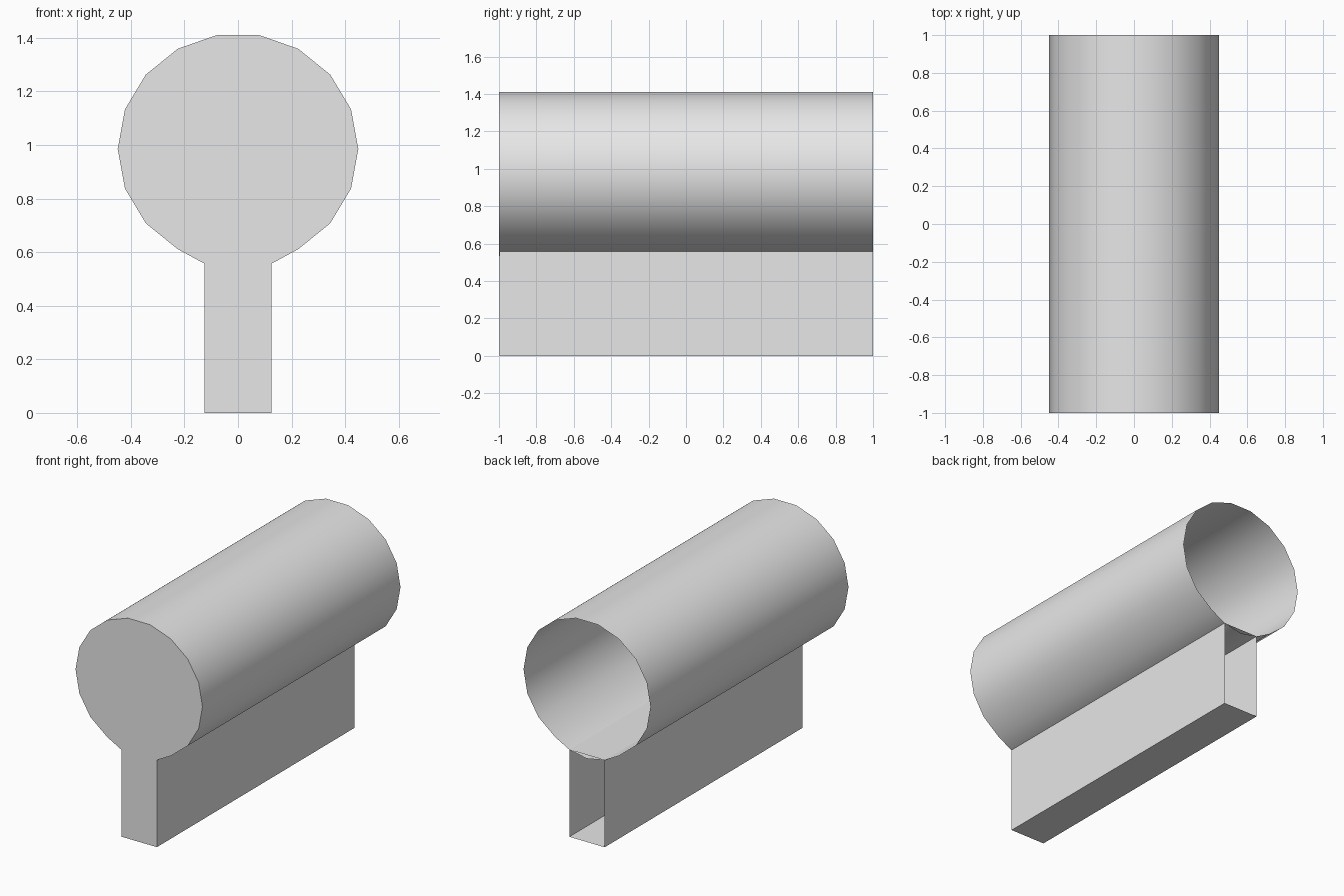
import bpy
import bmesh
import math

cube = bpy.data.objects.get("Cube")
if cube:
    bpy.data.objects.remove(cube, do_unlink=True)

grey = bpy.data.materials.new("light grey")
grey.use_nodes = True
grey.diffuse_color = (0.8, 0.8, 0.8, 1)
grey.node_tree.nodes["Principled BSDF"].inputs["Base Color"].default_value = (0.8, 0.8, 0.8, 1)


def open_prism(name, profile, front, back):
    """Extrude an (x, z) outline along y, capped at the front and open at the back."""
    bm = bmesh.new()
    near = [bm.verts.new((x, front, z)) for x, z in profile]
    far = [bm.verts.new((x, back, z)) for x, z in profile]
    bm.faces.new(near)
    count = len(profile)
    for i in range(count):
        j = (i + 1) % count
        bm.faces.new((near[j], near[i], far[i], far[j]))
    mesh = bpy.data.meshes.new(name)
    bm.to_mesh(mesh)
    bm.free()
    mesh.materials.append(grey)
    obj = bpy.data.objects.new(name, mesh)
    bpy.context.collection.objects.link(obj)
    return obj


half_width, seam = 0.125, 0.557

# Tube: slightly flattened round outline with a shallow keel where it meets the base
outline = []
for step in range(-3, 13):
    a = math.radians(20 * step)
    outline.append((0.449 * math.cos(a), 0.985 + 0.432 * math.sin(a)))
outline += [(-half_width, seam), (0, 0.533), (half_width, seam)]
tube = open_prism("tube", outline, -1, 1)

# Base: hollow rectangular stand running the full length
base = open_prism("base", [(-half_width, 0), (half_width, 0),
                           (half_width, seam), (-half_width, seam)], -0.998, 1)

# Smooth the tube wall and keep its front rim crisp
bpy.ops.object.select_all(action="DESELECT")
tube.select_set(True)
bpy.context.view_layer.objects.active = tube
bpy.ops.object.shade_smooth_by_angle(angle=math.radians(35))
